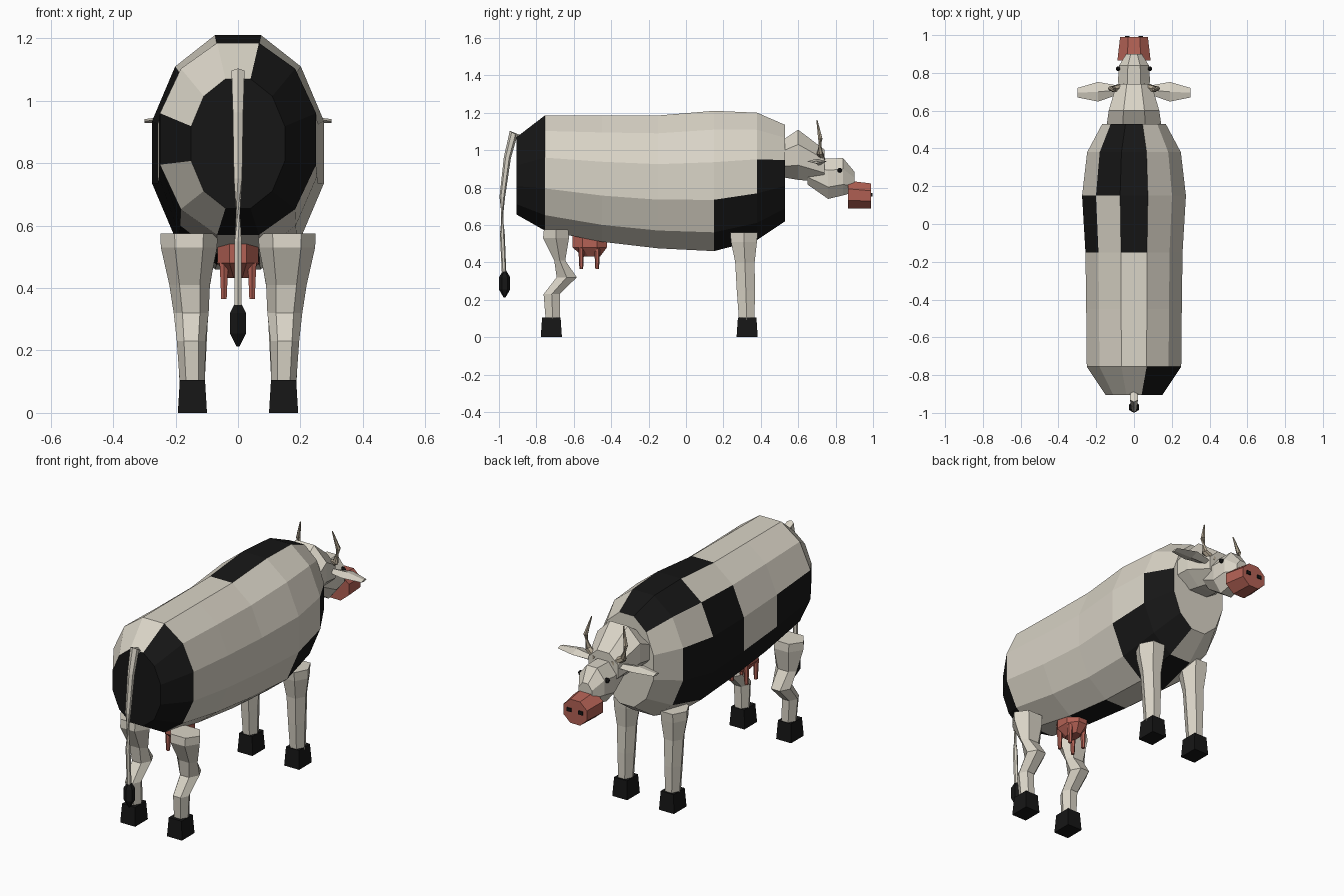
import bpy, bmesh
from math import cos, sin, pi
from mathutils import Vector

if "Cube" in bpy.data.objects:
    bpy.data.objects.remove(bpy.data.objects["Cube"])


def material(name, rgb):
    m = bpy.data.materials.new(name)
    m.diffuse_color = (*rgb, 1)
    m.use_nodes = True
    m.node_tree.nodes["Principled BSDF"].inputs["Base Color"].default_value = m.diffuse_color
    return m


WHITE = material("hide_white", (0.70, 0.66, 0.57))
BLACK = material("hide_black", (0.008, 0.008, 0.008))
PINK = material("skin_pink", (0.45, 0.12, 0.09))
HORN = material("horn_tan", (0.42, 0.36, 0.27))
AXES = {"x": ((0, 1, 0), (0, 0, 1)), "y": ((1, 0, 0), (0, 0, 1)), "z": ((1, 0, 0), (0, 1, 0))}


def loft(name, rings, n, mats, axis=None, phase=0.5, side=1, black=None):
    """Skin n-sided rings (x, y, z, half width, half height); axis None follows the path."""
    bm = bmesh.new()
    loops = []
    pts = [Vector(r[:3]) for r in rings]
    for i, r in enumerate(rings):
        if axis:
            u, v = (Vector(a) for a in AXES[axis])
        else:
            t = pts[min(i + 1, len(pts) - 1)] - pts[max(i - 1, 0)]
            q = t.to_track_quat("Z", "Y")
            u, v = q @ Vector((1, 0, 0)), q @ Vector((0, 1, 0))
        loop = []
        for k in range(n):
            a = 2 * pi * (k + phase) / n
            p = pts[i] + u * r[3] * cos(a) + v * r[-1] * sin(a)
            loop.append(bm.verts.new((p.x * side, p.y, p.z)))
        loops.append(loop)
    for i in range(len(loops) - 1):
        a, b = loops[i], loops[i + 1]
        for k in range(n):
            j = (k + 1) % n
            f = bm.faces.new((a[k], a[j], b[j], b[k]))
            if black and k in black[i]:
                f.material_index = 1
    start = bm.faces.new(loops[0])
    bm.faces.new(loops[-1])
    if black:
        start.material_index = 1
    bmesh.ops.recalc_face_normals(bm, faces=bm.faces)
    me = bpy.data.meshes.new(name)
    bm.to_mesh(me)
    bm.free()
    for m in mats:
        me.materials.append(m)
    ob = bpy.data.objects.new(name, me)
    bpy.context.collection.objects.link(ob)
    return ob


def span(y, lo, hi, w, stretch=1.0):
    """Ring across y given its bottom, top and half width."""
    return (0, y, (lo + hi) / 2, w / stretch, (hi - lo) / 2 / stretch)


# barrel body, 12 sides, with black patches per section (face 2 = top, 5 = left, 11 = right)
C = cos(pi / 12)
body = [span(-.905, .655, 1.07, .15, C), span(-.755, .57, 1.185, .25, C),
        span(-.45, .51, 1.185, .253, C), span(-.15, .475, 1.185, .257, C),
        span(.15, .46, 1.21, .275, C), span(.38, .52, 1.20, .248, C),
        span(.53, .62, 1.135, .168, C)]
patches = [{0, 1, 5, 8, 9, 10, 11}, {5, 6}, {6, 7, 8}, {2, 4, 5, 6},
           {2, 3, 5, 6, 8, 9, 10}, {2, 3, 9, 10, 11}]
loft("body", body, 12, [WHITE, BLACK], "y", black=patches)

# neck and head
loft("neck", [span(.50, .85, 1.05, .16), span(.60, .83, 1.12, .145),
              span(.74, .82, 1.01, .10)], 8, [WHITE], "y")
loft("head", [span(.65, .81, .96, .075), span(.76, .73, .965, .092),
              span(.84, .75, .965, .085), span(.90, .77, .89, .045)], 8, [WHITE], "y")
loft("muzzle", [span(.865, .685, .84, .092, C), span(.99, .685, .825, .077, C)], 8, [PINK], "y")

# udder
loft("udder", [(0, -.515, .56, .07, .10), (0, -.515, .48, .072, .10),
               (0, -.505, .432, .035, .05)], 8, [PINK], "z")

# tail and tuft
loft("tail", [(0, -.89, 1.06, .022), (0, -.922, 1.09, .024), (0, -.955, .96, .019),
              (0, -.982, .75, .015), (0, -.982, .55, .013), (0, -.972, .33, .012)], 6, [WHITE])
loft("tail_tuft", [(0, -.97, .35, .012), (0, -.97, .32, .03),
                   (0, -.97, .255, .03), (0, -.97, .212, .005)], 6, [BLACK], "z")

for side, tag in ((1, "right"), (-1, "left")):
    # legs and hooves
    loft("hind_leg_" + tag, [(.157, -.695, .575, .092, .075), (.157, -.695, .53, .09, .08),
                             (.155, -.675, .41, .065, .034), (.15, -.638, .32, .056, .062),
                             (.15, -.718, .23, .046, .05), (.146, -.712, .09, .04, .044)],
         6, [WHITE], "z", 0, side)
    loft("front_leg_" + tag, [(.147, .31, .56, .075, .085), (.147, .31, .51, .075, .08),
                              (.147, .315, .40, .056, .06), (.147, .32, .25, .048, .056),
                              (.147, .325, .09, .04, .048)], 6, [WHITE], "z", 0, side)
    for part, y in (("hind", -.72), ("front", .327)):
        loft(part + "_hoof_" + tag, [(.146, y, 0, .066, .08), (.146, y, .105, .057, .07)],
             4, [BLACK], "z", 0.5, side)
    # teats
    for part, y in (("rear", -.56), ("fore", -.475)):
        loft(part + "_teat_" + tag, [(.045, y, .48, .016, .016), (.045, y, .365, .01, .01)],
             6, [PINK], "z", 0.5, side)
    # ears
    loft("ear_" + tag, [(.07, .71, .93, .02, .014), (.19, .70, .94, .052, .014),
                        (.30, .695, .935, .025, .006)], 4, [WHITE], "x", 0, side)
    # horns
    loft("horn_" + tag, [(.055, .725, .95, .02), (.11, .715, .985, .018),
                         (.125, .718, 1.06, .013), (.10, .70, 1.16, .003)], 6, [HORN], None, 0.5, side)
    # eyes and nostrils
    loft("eye_" + tag, [(.068, .822, .893, .013, .013), (.088, .822, .893, .013, .013),
                        (.095, .822, .893, .006, .006)], 8, [BLACK], "x", 0.5, side)
    loft("nostril_" + tag, [(.036, .975, .762, .018, .014), (.036, .996, .762, .018, .014)],
         4, [BLACK], "y", 0.5, side)
